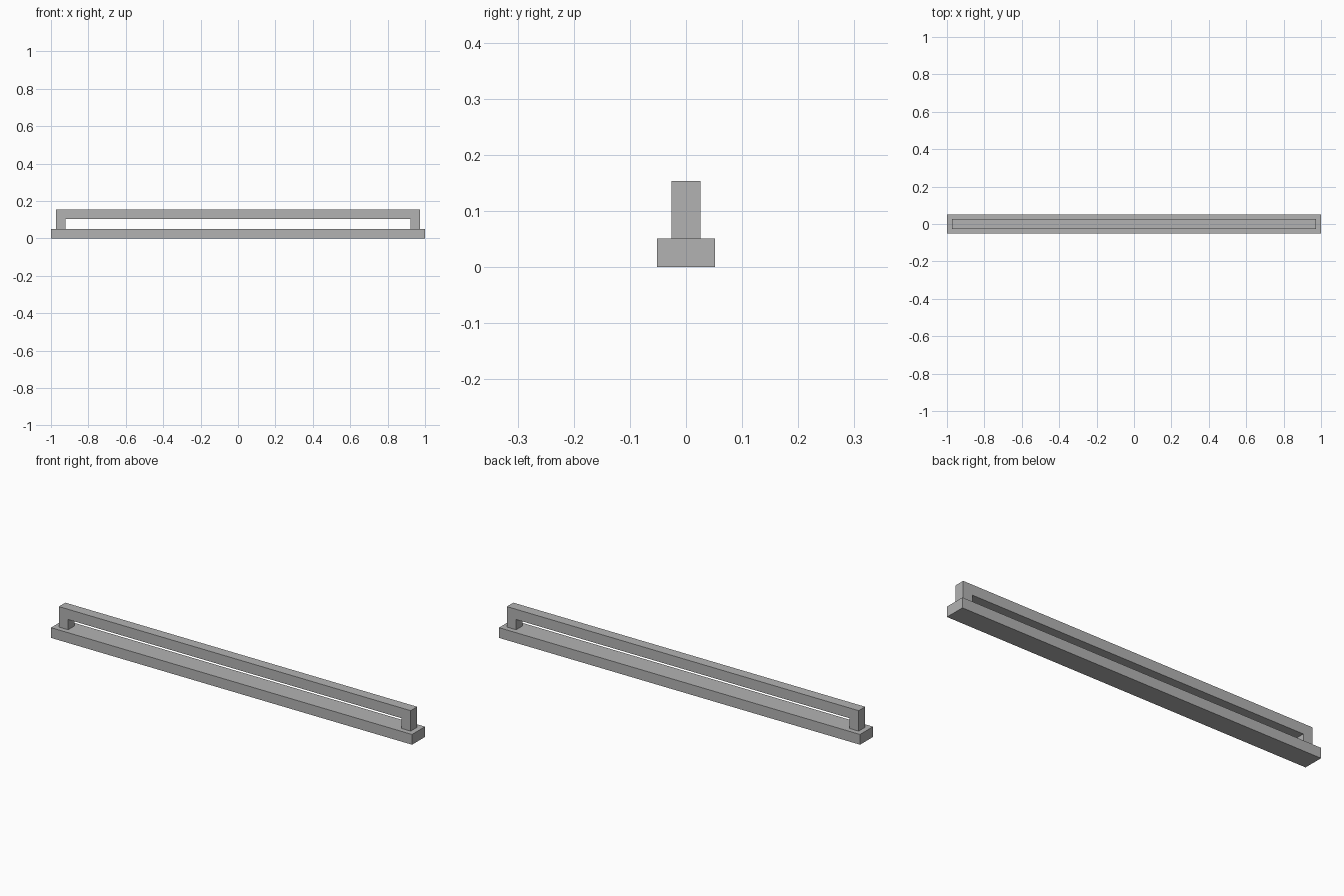
import bpy, bmesh

default = bpy.data.objects.get("Cube")
if default:
    bpy.data.objects.remove(default, do_unlink=True)

U = 2 / 39  # thickness of every bar

grey = bpy.data.materials.new("plain_grey")
grey.use_nodes = True
colour = (0.45, 0.45, 0.45, 1)
grey.diffuse_color = colour
grey.node_tree.nodes["Principled BSDF"].inputs["Base Color"].default_value = colour


def extruded(name, profile, depth):
    """Extrude an x-z outline along y, centred on y = 0."""
    bm = bmesh.new()
    face = bm.faces.new([bm.verts.new((x, -depth / 2, z)) for x, z in profile])
    result = bmesh.ops.extrude_face_region(bm, geom=[face])
    moved = [v for v in result["geom"] if isinstance(v, bmesh.types.BMVert)]
    bmesh.ops.translate(bm, verts=moved, vec=(0, depth, 0))
    bmesh.ops.recalc_face_normals(bm, faces=bm.faces)
    mesh = bpy.data.meshes.new(name)
    bm.to_mesh(mesh)
    bm.free()
    mesh.materials.append(grey)
    obj = bpy.data.objects.new(name, mesh)
    bpy.context.scene.collection.objects.link(obj)
    return obj


def mirrored(half):
    """Complete a right-hand outline with its reflection in x."""
    return half + [(-x, z) for x, z in reversed(half)]


# Flat base rail
extruded("base_rail", mirrored([(1, 0), (1, U)]), 2 * U)

# Raised bar with a post at each end
outer, inner = 1 - U / 2, 1 - 1.5 * U
extruded("handle_bar", mirrored([(inner, 2 * U), (inner, U), (outer, U), (outer, 3 * U)]), U)
